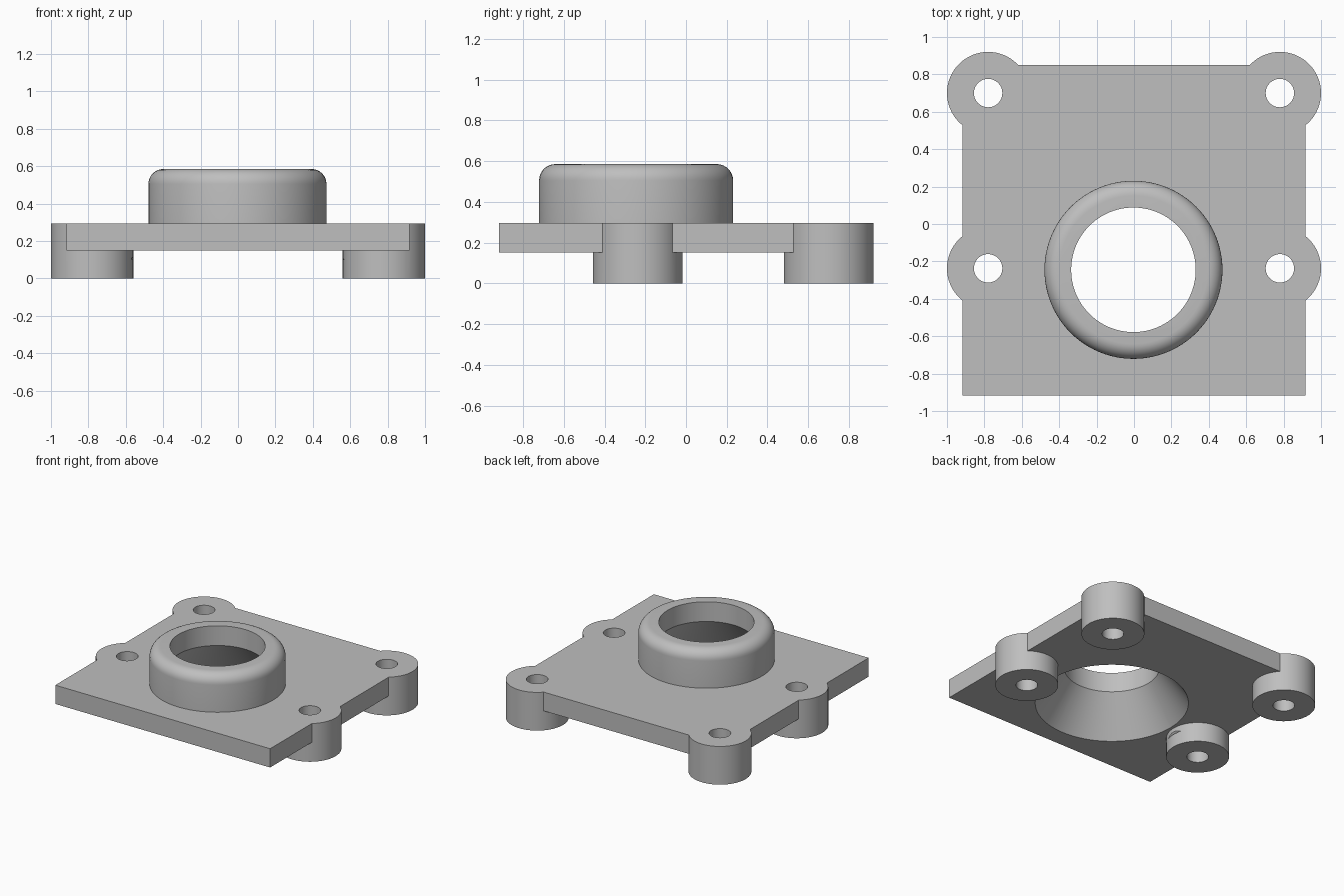
import bpy, math

if "Cube" in bpy.data.objects:
    bpy.data.objects.remove(bpy.data.objects["Cube"])

grey = bpy.data.materials.new("plain grey")
grey.diffuse_color = (0.52, 0.52, 0.52, 1)
grey.use_nodes = True
grey.node_tree.nodes["Principled BSDF"].inputs["Base Color"].default_value = grey.diffuse_color

PLATE_BOTTOM, PLATE_TOP, TOP = 0.15, 0.295, 0.585
COLLAR = (-0.003, -0.245)
BOSSES = [(sx * 0.78, y) for sx in (-1, 1) for y in (0.70, -0.237)]


def cylinder(name, xy, r, z0, z1, sides=64):
    bpy.ops.mesh.primitive_cylinder_add(vertices=sides, radius=r, depth=z1 - z0,
                                        location=(*xy, (z0 + z1) / 2))
    bpy.context.object.name = name
    return bpy.context.object


def lathe(name, profile, xy, sides=96):
    """Solid of revolution; profile is (radius, z) from bottom to top, capped."""
    verts = [(xy[0] + r * math.cos(2 * math.pi * i / sides),
              xy[1] + r * math.sin(2 * math.pi * i / sides), z)
             for r, z in profile for i in range(sides)]
    faces = [(k * sides + i, k * sides + (i + 1) % sides,
              (k + 1) * sides + (i + 1) % sides, (k + 1) * sides + i)
             for k in range(len(profile) - 1) for i in range(sides)]
    faces.append(tuple(reversed(range(sides))))
    faces.append(tuple(range(len(verts) - sides, len(verts))))
    mesh = bpy.data.meshes.new(name)
    mesh.from_pydata(verts, [], faces)
    obj = bpy.data.objects.new(name, mesh)
    bpy.context.collection.objects.link(obj)
    return obj


def combine(body, other, operation):
    mod = body.modifiers.new(operation.lower(), 'BOOLEAN')
    mod.operation, mod.solver, mod.object = operation, 'EXACT', other
    bpy.context.view_layer.objects.active = body
    bpy.ops.object.modifier_apply(modifier=mod.name)
    bpy.data.objects.remove(other, do_unlink=True)


# Base plate
y0, y1 = -0.918, 0.85
bpy.ops.mesh.primitive_cube_add(size=1, location=(0, (y0 + y1) / 2, (PLATE_BOTTOM + PLATE_TOP) / 2))
body = bpy.context.object
body.name = "mounting_plate"
body.scale = (1.834, y1 - y0, PLATE_TOP - PLATE_BOTTOM)
bpy.ops.object.transform_apply(location=True, scale=True)

# Mounting bosses
for xy in BOSSES:
    combine(body, cylinder("boss", xy, 0.22, 0, PLATE_TOP), 'UNION')

# Collar with rounded top edge
R, F = 0.476, 0.08
arc = [(R - F + F * math.cos(a), TOP - F + F * math.sin(a))
       for a in (math.pi / 2 * i / 8 for i in range(9))]
combine(body, lathe("collar", [(R, 0.22)] + arc, COLLAR), 'UNION')

# Bore: wide cone below, straight above
slope = (0.536 - 0.333) / (0.433 - PLATE_BOTTOM)
bore = [(0.536 + slope * 0.05, PLATE_BOTTOM - 0.05), (0.333, 0.433), (0.333, TOP + 0.1)]
combine(body, lathe("bore_cutter", bore, COLLAR), 'DIFFERENCE')

# Screw holes
for xy in BOSSES:
    combine(body, cylinder("hole_cutter", xy, 0.076, -0.1, 0.5, 48), 'DIFFERENCE')

body.data.materials.clear()
body.data.materials.append(grey)
bpy.ops.object.select_all(action='DESELECT')
body.select_set(True)
bpy.context.view_layer.objects.active = body
bpy.ops.object.shade_smooth_by_angle(angle=math.radians(25))
